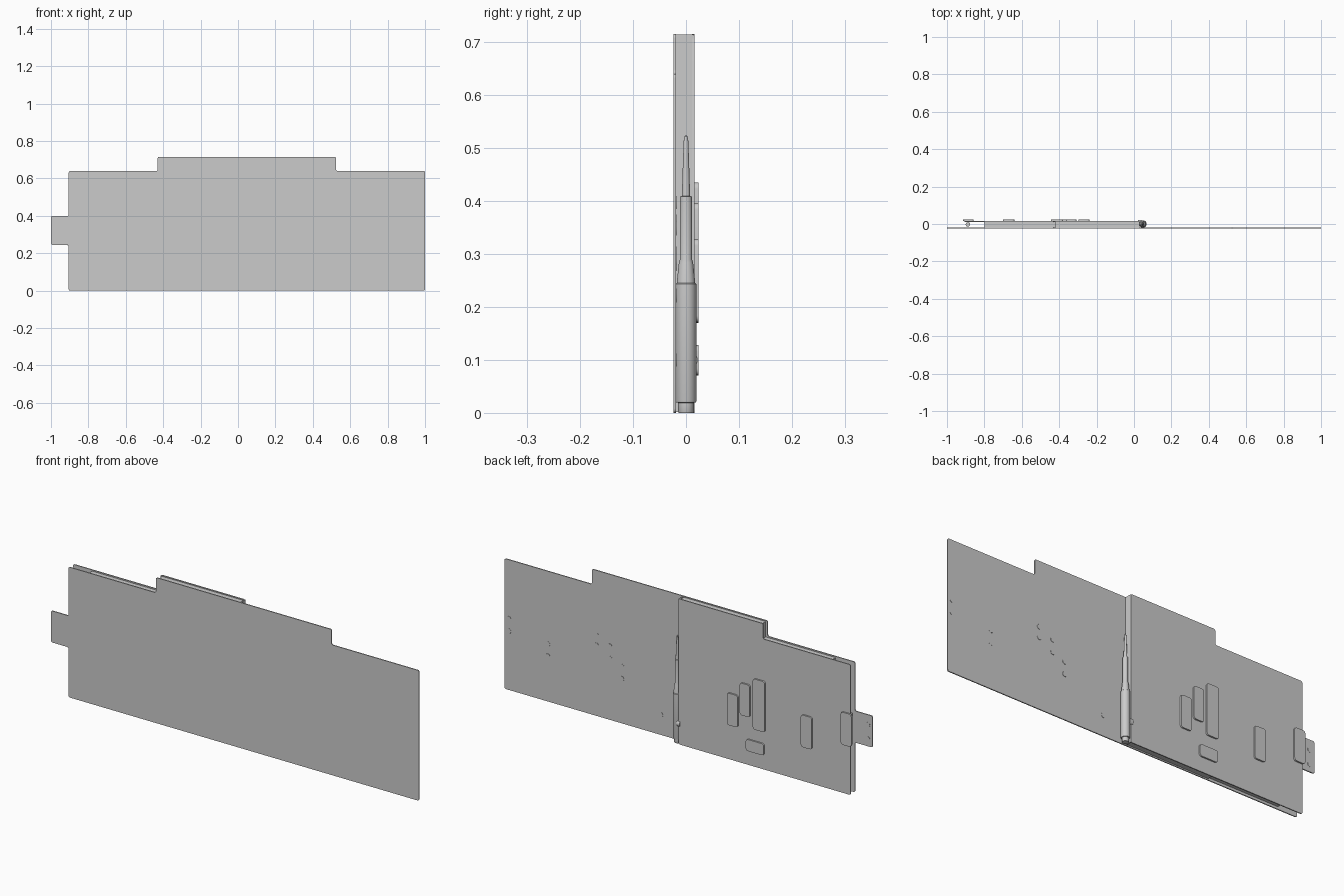
import bpy, bmesh, math
from mathutils import Matrix

if "Cube" in bpy.data.objects:
    bpy.data.objects.remove(bpy.data.objects["Cube"])


def finish(name, bm, angle=30):
    bmesh.ops.recalc_face_normals(bm, faces=bm.faces[:])
    me = bpy.data.meshes.new(name)
    bm.to_mesh(me)
    bm.free()
    ob = bpy.data.objects.new(name, me)
    bpy.context.collection.objects.link(ob)
    bpy.ops.object.select_all(action='DESELECT')
    ob.select_set(True)
    bpy.context.view_layer.objects.active = ob
    bpy.ops.object.shade_smooth_by_angle(angle=math.radians(angle))
    return ob


def plate(name, pts, y0, y1, r=0.0):
    """Flat outline in x/z, extruded along y, with rounded corners."""
    bm = bmesh.new()
    face = bm.faces.new([bm.verts.new((x, y0, z)) for x, z in pts])
    ext = bmesh.ops.extrude_face_region(bm, geom=[face])
    for v in ext['geom']:
        if isinstance(v, bmesh.types.BMVert):
            v.co.y = y1
    if r:
        corners = [e for e in bm.edges
                   if abs(e.verts[0].co.y - e.verts[1].co.y) > 1e-5]
        bmesh.ops.bevel(bm, geom=corners, offset=r, segments=4,
                        profile=0.5, affect='EDGES')
    return finish(name, bm)


def rect(x0, x1, z0, z1):
    return [(x0, z0), (x1, z0), (x1, z1), (x0, z1)]


def lathe(name, profile, x, y, steps=32):
    """Turned part around a vertical axis."""
    bm = bmesh.new()
    vs = [bm.verts.new((r, 0, z)) for r, z in profile]
    es = [bm.edges.new(p) for p in zip(vs, vs[1:])]
    bmesh.ops.spin(bm, geom=vs + es, cent=(0, 0, 0), axis=(0, 0, 1),
                   angle=math.tau, steps=steps, use_duplicate=False)
    bmesh.ops.remove_doubles(bm, verts=bm.verts[:], dist=1e-5)
    bmesh.ops.translate(bm, verts=bm.verts[:], vec=(x, y, 0))
    return finish(name, bm)


def disc(name, loc, r, depth, axis='X'):
    bm = bmesh.new()
    bmesh.ops.create_cone(bm, cap_ends=True, segments=20, radius1=r, radius2=r,
                          depth=depth,
                          matrix=Matrix.Translation(loc) @ Matrix.Rotation(math.pi / 2, 4, axis))
    return finish(name, bm)


# Large front sheet with closing tab on the left
plate("cover_sheet", [(-0.905, 0), (1, 0), (1, 0.64), (0.525, 0.64),
                      (0.525, 0.715), (-0.43, 0.715), (-0.43, 0.64),
                      (-0.905, 0.64), (-0.905, 0.4), (-1, 0.4),
                      (-1, 0.245), (-0.905, 0.245)], -0.024, -0.019, 0.008)

# Back panel and spine wall
plate("back_panel", [(-0.905, 0), (0.03, 0), (0.03, 0.715), (-0.43, 0.715),
                     (-0.43, 0.64), (-0.905, 0.64)], 0.011, 0.016, 0.008)
plate("spine_wall", rect(0.024, 0.03, 0.002, 0.714), -0.02, 0.015)

# Filling between the panels
plate("tall_filling", rect(-0.42, 0.025, 0.006, 0.71), -0.02, 0.012)
plate("low_filling", rect(-0.8, -0.42, 0.012, 0.634), -0.02, 0.012)

# Raised pads on the back panel
pads = [(-0.297, -0.238, 0.171, 0.328), (-0.363, -0.308, 0.238, 0.396),
        (-0.444, -0.379, 0.186, 0.435), (-0.439, -0.341, 0.071, 0.128),
        (-0.700, -0.640, 0.170, 0.328), (-0.915, -0.857, 0.240, 0.400)]
for i, p in enumerate(pads):
    plate(f"raised_pad_{i + 1}", rect(*p), 0.0155, 0.0235, 0.012)

# Paired flat studs on the inside of the sheet and on the tab
studs = [(0.976, 0.32, 0.03), (0.764, 0.253, 0.03), (0.50, 0.372, 0.025),
         (0.427, 0.332, 0.03), (0.362, 0.25, 0.03), (0.15, 0.10, 0.0),
         (-0.975, 0.316, 0.035)]
for i, (x, z, dz) in enumerate(studs):
    for s in ((-1, 1) if dz else (1,)):
        disc(f"stud_{i + 1}", (x, -0.0188, z + s * dz), 0.012, 0.002)

# Round rod behind the closing pad
lathe("closing_rod", [(0, 0.25), (0.012, 0.25), (0.012, 0.39), (0, 0.39)],
      -0.888, -0.002, 20)

# Pen along the spine
lathe("pen", [(0, 0), (0.014, 0), (0.015, 0.002), (0.015, 0.019),
              (0.019, 0.02), (0.02, 0.023), (0.0195, 0.243), (0.0175, 0.245),
              (0.0135, 0.283), (0.0115, 0.29), (0.0115, 0.408),
              (0.0078, 0.409), (0.0062, 0.46), (0.0045, 0.512),
              (0.003, 0.522), (0, 0.525)], 0.047, 0)
disc("pen_holder", (0.03, 0.006, 0.10), 0.016, 0.018, 'Y')
